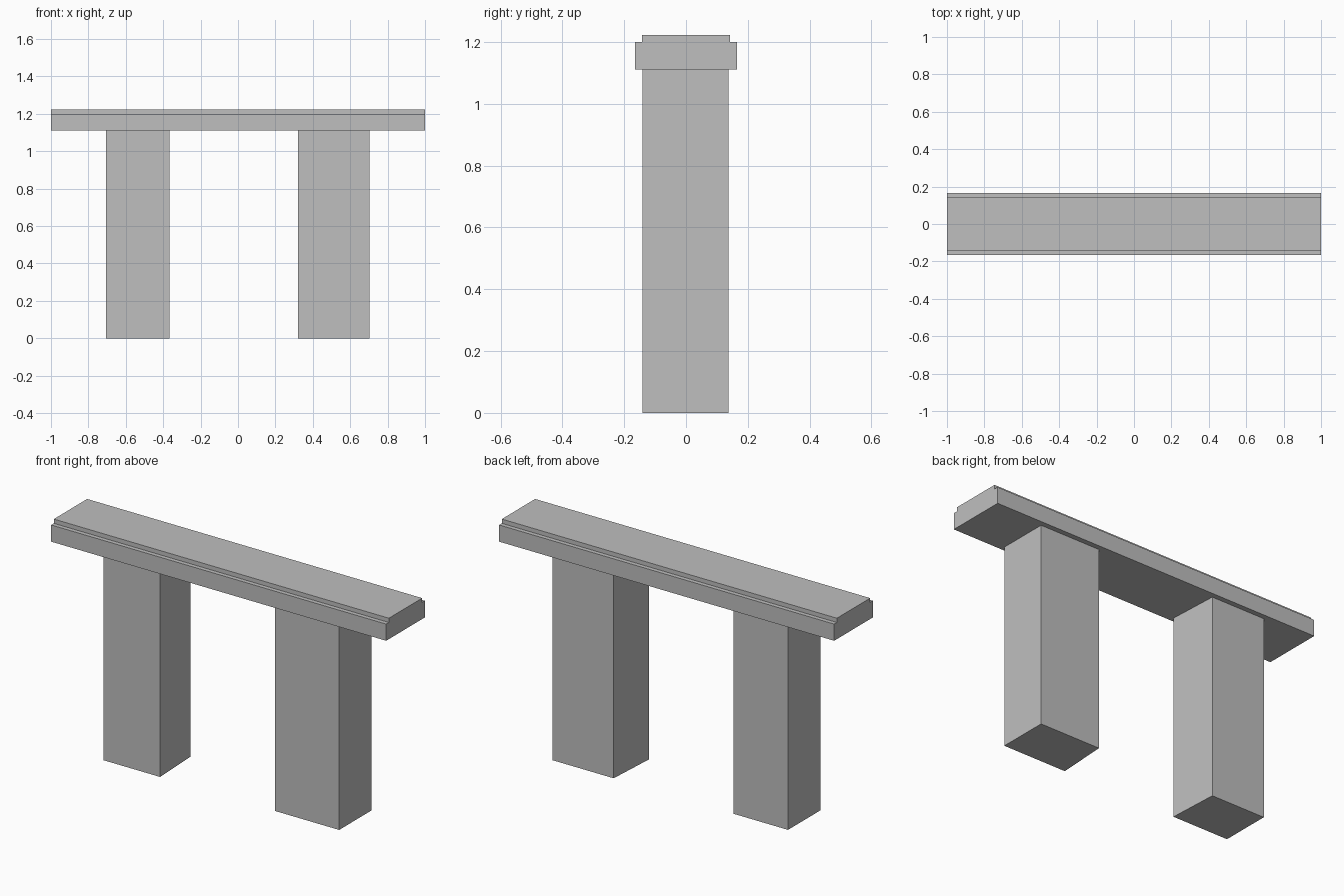
import bpy, bmesh

cube = bpy.data.objects.get("Cube")
if cube:
    bpy.data.objects.remove(cube, do_unlink=True)

# Single stone colour
stone = bpy.data.materials.new("grey stone")
stone.use_nodes = True
colour = (0.52, 0.52, 0.52, 1)
stone.diffuse_color = colour
stone.node_tree.nodes["Principled BSDF"].inputs["Base Color"].default_value = colour


def prism(name, outline, offset):
    """Extrude a flat outline of 3D points along an offset."""
    bm = bmesh.new()
    face = bm.faces.new([bm.verts.new(p) for p in outline])
    top = bmesh.ops.extrude_face_region(bm, geom=[face])["geom"]
    bmesh.ops.translate(bm, vec=offset,
                        verts=[v for v in top if isinstance(v, bmesh.types.BMVert)])
    bmesh.ops.recalc_face_normals(bm, faces=bm.faces)
    mesh = bpy.data.meshes.new(name)
    bm.to_mesh(mesh)
    bm.free()
    mesh.materials.append(stone)
    obj = bpy.data.objects.new(name, mesh)
    bpy.context.collection.objects.link(obj)
    return obj


# Pillars, slightly narrower at the back on their inner sides
under, front, back = 1.11, -0.14, 0.137
prism("right_pillar", [(-0.705, front, 0), (-0.367, front, 0),
                       (-0.38, back, 0), (-0.705, back, 0)], (0, 0, under))
prism("left_pillar", [(0.32, front, 0), (0.702, front, 0),
                      (0.702, back, 0), (0.336, back, 0)], (0, 0, under))

# Lintel with a stepped top, extruded along its length
ledge, top = 1.2, 1.223
half, cap = 0.165, 0.142
profile = [(-half, under), (half, under), (half, ledge), (cap, ledge),
           (cap, top), (-cap, top), (-cap, ledge), (-half, ledge)]
prism("stepped_lintel", [(-1, y, z) for y, z in profile], (2, 0, 0))
